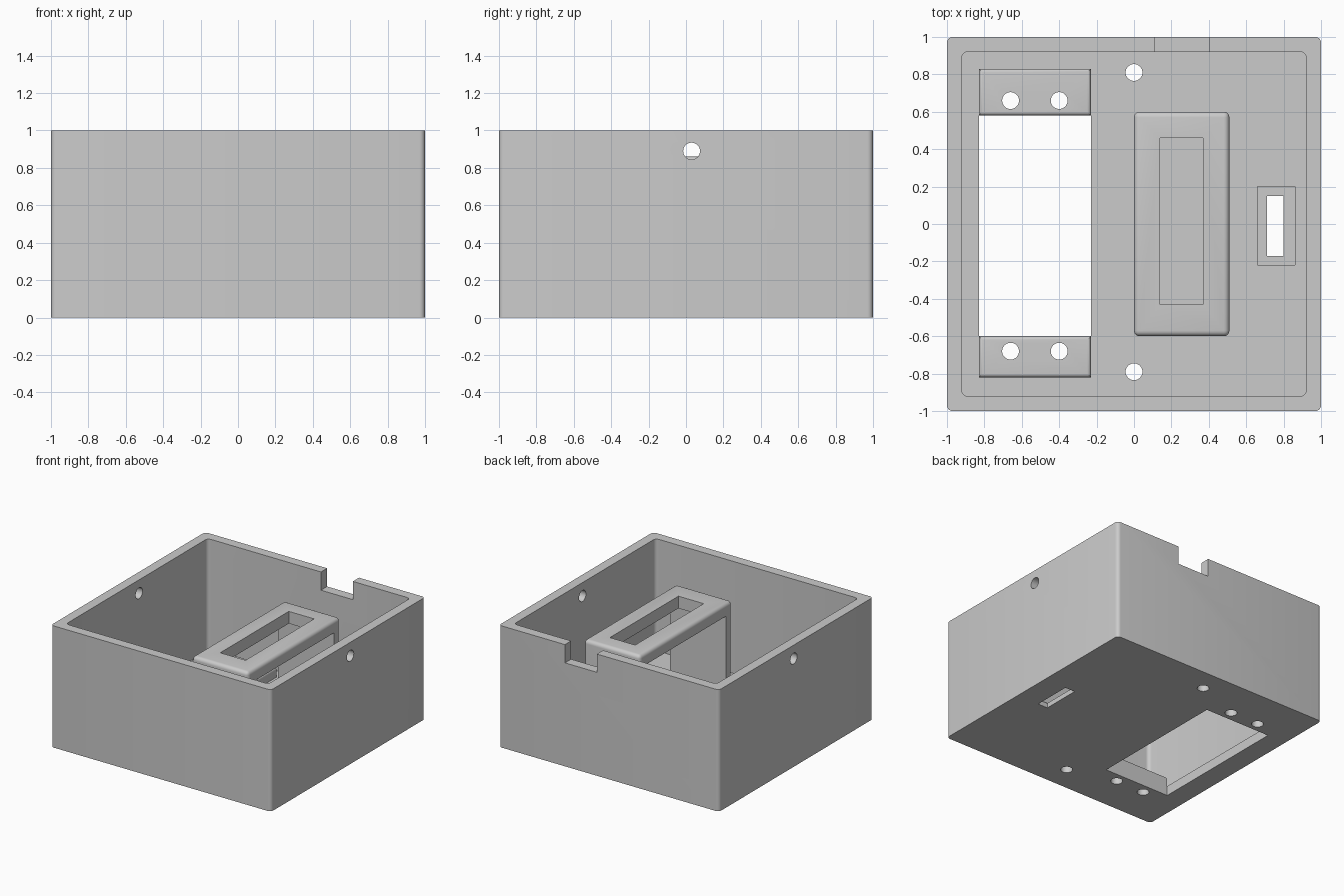
import bpy, bmesh, math
from mathutils import Matrix, Vector

if "Cube" in bpy.data.objects:
    bpy.data.objects.remove(bpy.data.objects["Cube"])

FLOOR = 0.08    # floor thickness
WALL = 0.92     # inner half width
HOLE_R = 0.045

grey = bpy.data.materials.new("light grey plastic")
grey.diffuse_color = (0.6, 0.6, 0.6, 1)
grey.use_nodes = True
grey.node_tree.nodes["Principled BSDF"].inputs["Base Color"].default_value = grey.diffuse_color


def finish(name, bm):
    mesh = bpy.data.meshes.new(name)
    bm.to_mesh(mesh)
    bm.free()
    obj = bpy.data.objects.new(name, mesh)
    bpy.context.collection.objects.link(obj)
    mesh.materials.append(grey)
    return obj


def box(name, x, y, z, radius=0.0, vertical=False, top=False):
    """Box from ranges, optionally rounding its upright and/or top edges."""
    bm = bmesh.new()
    size = Vector((x[1] - x[0], y[1] - y[0], z[1] - z[0]))
    mid = Vector((sum(x) / 2, sum(y) / 2, sum(z) / 2))
    bmesh.ops.create_cube(bm, size=1,
                          matrix=Matrix.Translation(mid) @ Matrix.Diagonal((*size, 1)))
    edges = []
    for e in bm.edges:
        a, b = (v.co for v in e.verts)
        upright = abs(a.z - b.z) > 1e-5
        on_top = not upright and a.z > mid.z
        if (vertical and upright) or (top and on_top):
            edges.append(e)
    if radius and edges:
        bmesh.ops.bevel(bm, geom=edges, offset=radius, segments=5,
                        profile=0.5, affect='EDGES')
    return finish(name, bm)


def drill(name, location, length, axis='Z'):
    bm = bmesh.new()
    turn = Matrix.Rotation(math.pi / 2, 4, 'Y') if axis == 'X' else Matrix()
    bmesh.ops.create_cone(bm, cap_ends=True, segments=32, radius1=HOLE_R,
                          radius2=HOLE_R, depth=length,
                          matrix=Matrix.Translation(location) @ turn)
    return finish(name, bm)


def cut(target, cutters):
    bpy.context.view_layer.objects.active = target
    for c in cutters:
        c.hide_render = True
        mod = target.modifiers.new("cut", 'BOOLEAN')
        mod.operation = 'DIFFERENCE'
        mod.solver = 'EXACT'
        mod.object = c
        bpy.ops.object.modifier_apply(modifier=mod.name)
        bpy.data.objects.remove(c)


# Open case with rounded upright corners
case = box("case", (-1, 1), (-1, 1), (0, 1), 0.03, vertical=True)
cut(case, [
    box("cavity", (-WALL, WALL), (-WALL, WALL), (FLOOR, 1.2), 0.03, vertical=True),
    box("window", (-0.83, -0.23), (-0.6, 0.58), (-0.1, 0.3)),
    box("cable_notch", (0.11, 0.4), (0.85, 1.1), (0.85, 1.1)),
    box("slot_pocket", (0.66, 0.86), (-0.22, 0.2), (0.04, 0.3)),
    box("slot", (0.71, 0.8), (-0.17, 0.15), (-0.1, 0.3)),
    drill("side_holes", (0, 0.03, 0.89), 3, 'X'),
    drill("floor_hole_back", (0, 0.81, 0), 0.6),
    drill("floor_hole_front", (0, -0.79, 0), 0.6),
])

# Screw mounts at both ends of the window, drilled through the floor as well
parts = [case]
for name, y0, y1, yh in (("back_mount", 0.58, 0.83, 0.66),
                         ("front_mount", -0.82, -0.6, -0.68)):
    mount = box(name, (-0.83, -0.23), (y0, y1), (FLOOR, 0.16), 0.02, top=True)
    for xh in (-0.66, -0.4):
        for part in (case, mount):
            cut(part, [drill("screw_hole", (xh, yh, 0), 0.6)])
    parts.append(mount)

# Raised bridge: slotted top on two end legs
bridge = box("bridge", (0, 0.51), (-0.6, 0.6), (FLOOR, 0.86), 0.03,
             vertical=True, top=True)
cut(bridge, [
    box("tunnel", (-0.2, 0.7), (-0.52, 0.52), (0, 0.76)),
    box("bridge_slot", (0.14, 0.37), (-0.43, 0.46), (0.6, 1)),
])
parts.append(bridge)

# Smooth the rounded edges only
for obj in parts:
    bpy.ops.object.select_all(action='DESELECT')
    obj.select_set(True)
    bpy.context.view_layer.objects.active = obj
    bpy.ops.object.shade_smooth_by_angle(angle=math.radians(30))
